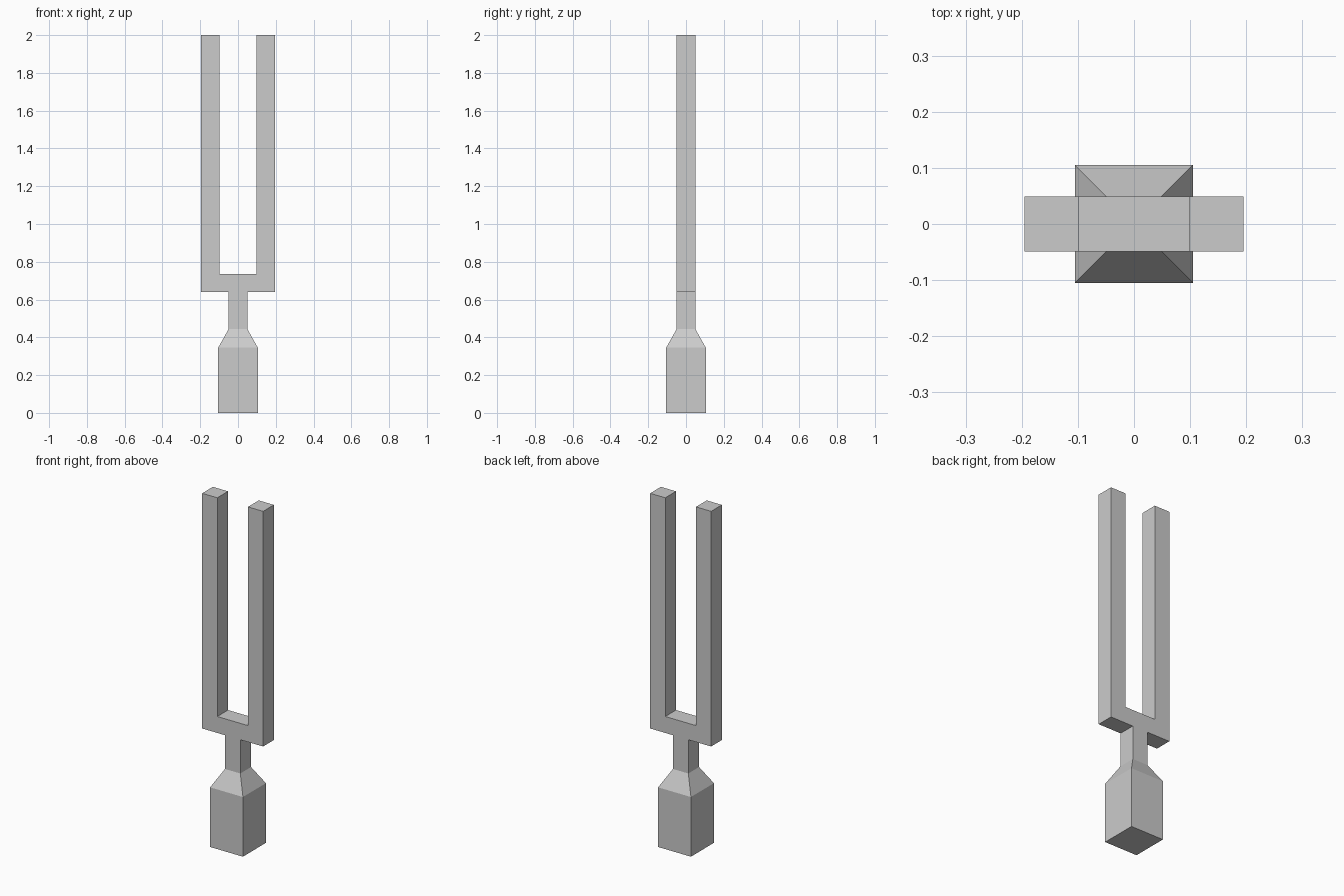
import bpy, bmesh

cube = bpy.data.objects.get("Cube")
if cube:
    bpy.data.objects.remove(cube, do_unlink=True)

steel = bpy.data.materials.new("grey_steel")
steel.use_nodes = True
colour = (0.6, 0.6, 0.6, 1)
steel.diffuse_color = colour
steel.node_tree.nodes["Principled BSDF"].inputs["Base Color"].default_value = colour

BAR = 0.049      # half thickness of the square bar
GRIP = 0.105     # half width of the grip
SHOULDER, NECK, YOKE, CROTCH, TOP = 0.345, 0.445, 0.64, 0.735, 2.0


def finish(name, bm):
    bmesh.ops.recalc_face_normals(bm, faces=bm.faces)
    mesh = bpy.data.meshes.new(name)
    bm.to_mesh(mesh)
    bm.free()
    mesh.materials.append(steel)
    bpy.context.collection.objects.link(bpy.data.objects.new(name, mesh))


# Forked head: U-shaped outline extruded through its depth
outer, inner = 0.195, 0.098
half = [(outer, YOKE), (outer, TOP), (inner, TOP), (inner, CROTCH)]
outline = half + [(-x, z) for x, z in reversed(half)]
bm = bmesh.new()
face = bm.faces.new([bm.verts.new((x, -BAR, z)) for x, z in outline])
ext = bmesh.ops.extrude_face_region(bm, geom=[face])
bmesh.ops.translate(bm, vec=(0, 2 * BAR, 0),
                    verts=[v for v in ext["geom"] if isinstance(v, bmesh.types.BMVert)])
finish("fork_tines", bm)

# Handle: square rings skinned from the grip up through the tapered neck
bm = bmesh.new()
rings = []
for r, z in [(GRIP, 0), (GRIP, SHOULDER), (BAR, NECK), (BAR, YOKE)]:
    rings.append([bm.verts.new((sx * r, sy * r, z))
                  for sx, sy in ((-1, -1), (1, -1), (1, 1), (-1, 1))])
for low, high in zip(rings, rings[1:]):
    for i in range(4):
        j = (i + 1) % 4
        bm.faces.new((low[i], low[j], high[j], high[i]))
bm.faces.new(rings[0])
finish("handle", bm)
